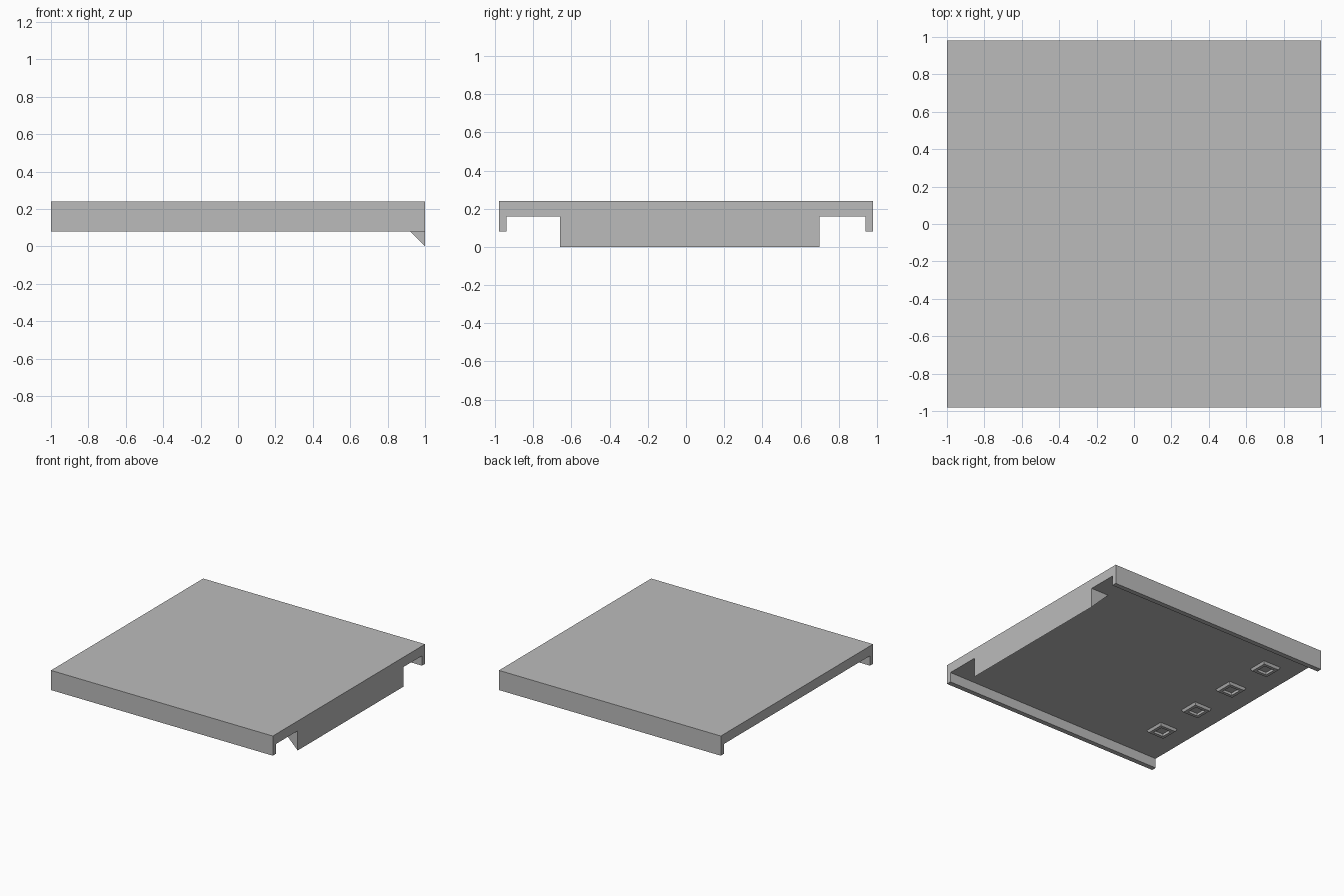
import bpy
from mathutils import Vector

cube = bpy.data.objects.get("Cube")
if cube:
    bpy.data.objects.remove(cube, do_unlink=True)

GREY = 0.5
grey = bpy.data.materials.new("plain grey")
grey.use_nodes = True
grey.diffuse_color = (GREY, GREY, GREY, 1)
grey.node_tree.nodes["Principled BSDF"].inputs["Base Color"].default_value = (GREY, GREY, GREY, 1)

# Main levels
BOTTOM, LIP, UNDER, TOP = 0.0, 0.08, 0.16, 0.24
HALF_X, HALF_Y, WALL = 1.0, 0.98, 0.04


def add_object(name, verts, faces):
    mesh = bpy.data.meshes.new(name)
    mesh.from_pydata(verts, [], faces)
    mesh.materials.append(grey)
    mesh.update()
    obj = bpy.data.objects.new(name, mesh)
    bpy.context.collection.objects.link(obj)
    return obj


def extrude(name, profile, offset):
    """Sweep a closed profile along an offset, with end caps."""
    n = len(profile)
    start = [Vector(p) for p in profile]
    verts = start + [p + Vector(offset) for p in start]
    faces = [tuple(reversed(range(n))), tuple(range(n, 2 * n))]
    faces += [(i, (i + 1) % n, (i + 1) % n + n, i + n) for i in range(n)]
    return add_object(name, verts, faces)


def square_ring(name, x, y, sections):
    """Join square loops given as (half width, height)."""
    corners = [(-1, -1), (1, -1), (1, 1), (-1, 1)]
    verts = [(x + a * r, y + b * r, z) for r, z in sections for a, b in corners]
    faces = []
    for k in range(len(sections) - 1):
        for i in range(4):
            j = (i + 1) % 4
            faces.append((4 * k + j, 4 * k + i, 4 * k + 4 + i, 4 * k + 4 + j))
    return add_object(name, verts, faces)


# Flat panel with a lip folded down along front and back
inner = HALF_Y - WALL
half = [(HALF_Y, TOP), (HALF_Y, LIP), (inner, LIP), (inner, UNDER)]
outline = [(-y, z) for y, z in half] + [(y, z) for y, z in reversed(half)]
extrude("panel", [(-HALF_X, y, z) for y, z in outline], (2 * HALF_X, 0, 0))

# Wedge-shaped catch under the left edge
wedge = [(HALF_X - UNDER, UNDER), (HALF_X, UNDER), (HALF_X, BOTTOM)]
extrude("edge_catch", [(x, -0.66, z) for x, z in wedge], (0, 1.36, 0))

# Row of small square sockets under the opposite edge
for i in range(4):
    square_ring(f"socket_{i + 1}", -0.76, 0.02 + 0.4 * (i - 1.5),
                [(0.08, UNDER), (0.07, UNDER - 0.02), (0.045, UNDER - 0.02), (0.045, UNDER)])
